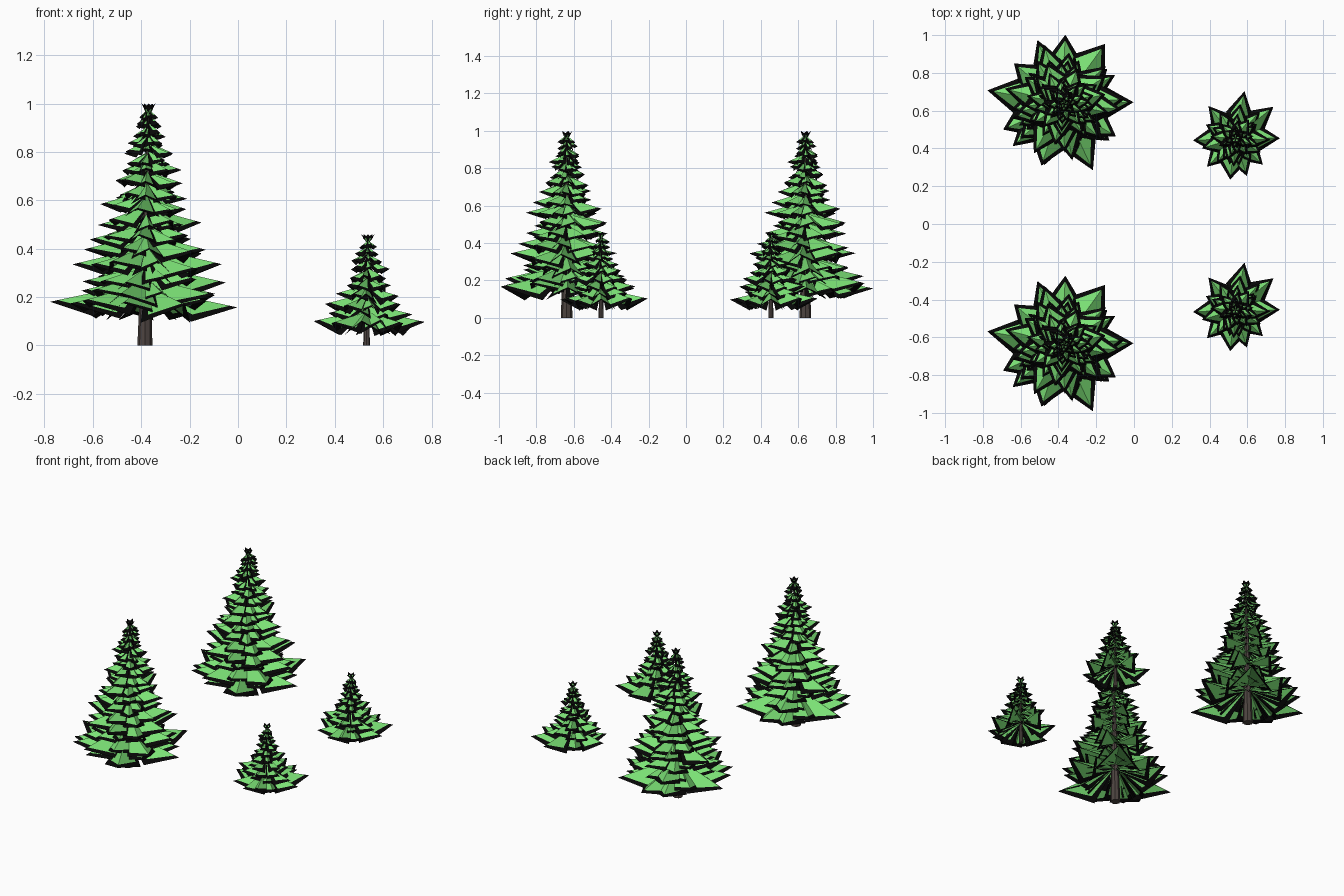
import bpy, bmesh, math, random
from mathutils import Vector

cube = bpy.data.objects.get("Cube")
if cube:
    bpy.data.objects.remove(cube, do_unlink=True)


def make_material(name, color):
    mat = bpy.data.materials.new(name)
    mat.use_nodes = True
    mat.diffuse_color = (*color, 1)
    bsdf = mat.node_tree.nodes["Principled BSDF"]
    bsdf.inputs["Base Color"].default_value = (*color, 1)
    bsdf.inputs["Roughness"].default_value = 0.9
    return mat


GREEN = make_material("needle green", (0.20, 0.76, 0.18))
BLACK = make_material("edge black", (0.002, 0.002, 0.002))
BROWN = make_material("bark brown", (0.075, 0.058, 0.052))


def add_bough(bm, centre, angle, reach, tip_z, rise, width, drop):
    """Broad, shallow tent-shaped kite: green panels with a dark rim."""
    out = Vector((math.cos(angle), math.sin(angle), 0))
    side = Vector((-out.y, out.x, 0))
    up = Vector((0, 0, 1))
    rim = 0.012 + 0.055 * reach
    base = centre + up * tip_z
    root = base + up * rise
    tip = base + out * reach
    mid = base + out * reach * 0.52 + up * (rise * 0.5)
    inner_tip = tip.lerp(mid, min(0.72, 2 * rim / reach))
    v_root, v_mid, v_tip, v_in_tip = [bm.verts.new(p) for p in (root, mid, tip, inner_tip)]
    for s in (1, -1):
        corner = base + out * reach * 0.5 + side * (s * width) - up * drop
        v_c = bm.verts.new(corner)
        v_ic = bm.verts.new(corner.lerp(mid, min(0.72, rim / width)))
        panels = (((v_root, v_ic, v_mid), 0), ((v_mid, v_ic, v_in_tip), 0),
                  ((v_root, v_c, v_ic), 1), ((v_ic, v_c, v_tip, v_in_tip), 1))
        for verts, slot in panels:
            face = bm.faces.new(verts if s < 0 else verts[::-1])
            face.material_index = slot
            face.normal_update()
            if face.normal.z < 0:
                face.normal_flip()


def crown_mesh(name, skirt, tiers, height, lean, droop, seed):
    """skirt: (degrees, reach) of the lowest boughs; tiers: (tip height, reach)."""
    rng = random.Random(seed)
    bm = bmesh.new()
    for i, (z, radius) in enumerate(tiers):
        centre = Vector((lean * (z / height - 1), 0, 0))
        if i == 0:
            boughs = [(math.radians(a), r) for a, r in skirt]
        else:
            share = 1 - i / len(tiers)
            count = 6 + round((len(skirt) - 8) * share)
            start = rng.uniform(0, math.tau)
            boughs = [(start + (k + rng.uniform(-0.3, 0.3)) * math.tau / count,
                       radius * rng.uniform(0.76, 1.12)) for k in range(count)]
        for angle, reach in boughs:
            tip_z = z + rng.uniform(-0.035, 0.018) * height * (0.4 + radius)
            width = max(0.02, 0.33 * reach * rng.uniform(0.85, 1.15))
            rise = 0.12 * reach + 0.032 * height ** 0.5
            add_bough(bm, centre, angle, reach, tip_z, rise, width,
                      droop * reach * rng.uniform(0.8, 1.2))
    # Upright tuft at the very top
    for k in range(5):
        add_bough(bm, Vector(), k * math.tau / 5 + 0.3, 0.03, height,
                  -0.06 * height ** 0.5, 0.015, 0.015)
    mesh = bpy.data.meshes.new(name)
    bm.to_mesh(mesh)
    bm.free()
    for mat in (GREEN, BLACK):
        mesh.materials.append(mat)
    return mesh


def trunk_mesh(name, radius, height, lean):
    bm = bmesh.new()
    bmesh.ops.create_cone(bm, cap_ends=True, segments=8, radius1=radius,
                          radius2=radius * 0.12, depth=height)
    for v in bm.verts:
        v.co.z += height / 2
        v.co.x += lean * (v.co.z / height - 1)
    mesh = bpy.data.meshes.new(name)
    bm.to_mesh(mesh)
    bm.free()
    mesh.materials.append(BROWN)
    return mesh


# Tall tree: skirt boughs, then tiers rising to the top
tall_skirt = [(1, 0.38), (28, 0.32), (54, 0.39), (87, 0.365), (111, 0.36), (140, 0.33),
              (170, 0.40), (204, 0.34), (221, 0.345), (254, 0.34), (295, 0.39), (322, 0.32)]
tall_tiers = [(0.175, 0.38), (0.225, 0.31), (0.28, 0.30), (0.335, 0.29), (0.39, 0.25),
              (0.45, 0.235), (0.51, 0.21), (0.575, 0.20), (0.625, 0.165), (0.675, 0.15),
              (0.72, 0.135), (0.765, 0.12), (0.805, 0.10), (0.84, 0.09), (0.875, 0.075),
              (0.91, 0.06), (0.94, 0.05)]
tall_crown = crown_mesh("tall_crown", tall_skirt, tall_tiers, 1.0, 0.015, 0.16, 4)
tall_trunk = trunk_mesh("tall_trunk", 0.031, 0.94, 0.015)

# Short tree
short_skirt = [(0, 0.24), (39, 0.265), (78, 0.255), (129, 0.22), (183, 0.22),
               (226, 0.21), (264, 0.22), (288, 0.21), (317, 0.205)]
short_tiers = [(0.1, 0.22), (0.135, 0.18), (0.17, 0.165), (0.21, 0.145), (0.25, 0.12),
               (0.285, 0.105), (0.32, 0.088), (0.35, 0.07), (0.38, 0.058), (0.41, 0.045)]
short_crown = crown_mesh("short_crown", short_skirt, short_tiers, 0.46, 0.006, 0.24, 9)
short_trunk = trunk_mesh("short_trunk", 0.014, 0.42, 0.006)

# Two copies of each tree, front and back
for label, crown, trunk, x, y in (("tall", tall_crown, tall_trunk, -0.37, 0.638),
                                  ("short", short_crown, short_trunk, 0.537, 0.454)):
    for place, sign in (("front", -1), ("back", 1)):
        for part, mesh in (("crown", crown), ("trunk", trunk)):
            obj = bpy.data.objects.new(f"{place}_{label}_tree_{part}", mesh)
            obj.location = (x, sign * y, 0)
            bpy.context.collection.objects.link(obj)
